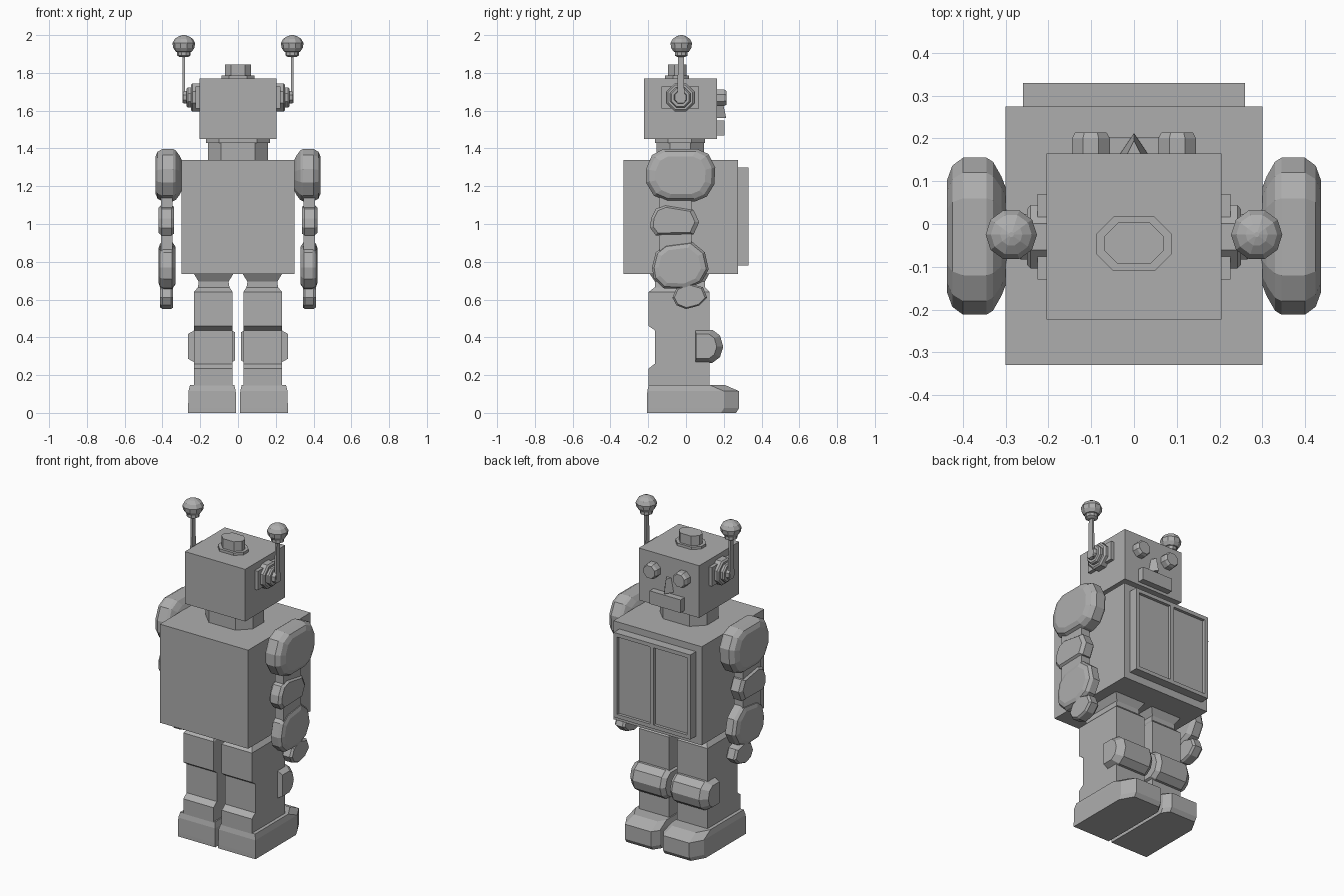
import bpy, bmesh, math

grey = bpy.data.materials.new("plain grey")
grey.diffuse_color = (0.42, 0.42, 0.42, 1)


def loft(name, rings, mirror=False):
    """Skin a stack of equal-length point rings and cap both ends."""
    bm = bmesh.new()
    loops = [[bm.verts.new(p) for p in ring] for ring in rings]
    n = len(loops[0])
    for a, b in zip(loops, loops[1:]):
        for i in range(n):
            j = (i + 1) % n
            bm.faces.new((a[i], a[j], b[j], b[i]))
    bm.faces.new(loops[0])
    bm.faces.new(loops[-1])
    bmesh.ops.recalc_face_normals(bm, faces=bm.faces)
    mesh = bpy.data.meshes.new(name)
    bm.to_mesh(mesh)
    bm.free()
    mesh.materials.append(grey)
    ob = bpy.data.objects.new(name, mesh)
    bpy.context.collection.objects.link(ob)
    if mirror:
        ob.modifiers.new("mirror", 'MIRROR').use_mirror_merge = False
    return ob


def rect(x0, x1, y0, y1, z):
    return [(x0, y0, z), (x1, y0, z), (x1, y1, z), (x0, y1, z)]


def box(name, x0, x1, y0, y1, z0, z1, mirror=False):
    return loft(name, [rect(x0, x1, y0, y1, z) for z in (z0, z1)], mirror)


def cut_rect(x0, x1, y0, y1, z, c):
    """Rectangle with chamfered corners."""
    return [(x0 + c, y0, z), (x1 - c, y0, z), (x1, y0 + c, z), (x1, y1 - c, z),
            (x1 - c, y1, z), (x0 + c, y1, z), (x0, y1 - c, z), (x0, y0 + c, z)]


def slab(name, profile, layers, centre=None):
    """Mirrored side part: a (y, z) profile stacked along x with scales."""
    n = len(profile)
    cy, cz = centre or (sum(p[0] for p in profile) / n, sum(p[1] for p in profile) / n)
    return loft(name, [[(x, cy + (y - cy) * s, cz + (z - cz) * s) for y, z in profile]
                       for x, s in layers], True)


def octagon(r, cy, cz):
    return [(cy + r * math.cos(math.radians(22.5 + 45 * i)),
             cz + r * math.sin(math.radians(22.5 + 45 * i))) for i in range(8)]


# Torso
box("torso", -0.30, 0.30, -0.33, 0.275, 0.735, 1.34)

# Chest doors: recessed panels inside a raised frame
box("chest_panel", -0.25, 0.25, 0.27, 0.312, 0.785, 1.295)
for z0, z1, n in ((0.78, 0.803, "lower"), (1.277, 1.30, "upper")):
    box(n + "_door_frame", -0.26, 0.26, 0.27, 0.33, z0, z1)
box("side_door_frame", 0.237, 0.26, 0.27, 0.33, 0.803, 1.277, True)
box("door_divider", -0.012, 0.012, 0.27, 0.33, 0.803, 1.277)

# Neck and collar
loft("neck", [cut_rect(-0.16, 0.16, -0.155, 0.095, z, 0.07) for z in (1.33, 1.44)])
loft("neck_collar", [cut_rect(-0.17, 0.17, -0.165, 0.10, z, 0.07) for z in (1.43, 1.455)])

# Head and top knob
box("head", -0.205, 0.205, -0.223, 0.165, 1.45, 1.77)
loft("knob_base", [cut_rect(-0.088, 0.088, -0.11, 0.017, z, 0.04) for z in (1.765, 1.786)])
loft("knob", [cut_rect(-0.07, 0.07, -0.094, 0.003, z, 0.033) for z in (1.78, 1.845)])

# Eyes
loft("eye", [[(0.101 + r * math.cos(math.radians(22.5 + 45 * i)), y,
               1.668 + r * math.sin(math.radians(22.5 + 45 * i))) for i in range(8)]
             for y, r in ((0.16, 0.048), (0.20, 0.048), (0.214, 0.04))], True)

# Nose wedge and mouth block
loft("nose", [[(-w, 0.16, z), (w, 0.16, z), (0, y, z)]
              for z, w, y in ((1.56, 0.035, 0.213), (1.645, 0.018, 0.195))])
box("mouth", -0.105, 0.105, 0.16, 0.203, 1.468, 1.548)

# Ears: stepped discs on a plate
EY, EZ = -0.03, 1.67
slab("ear_plate", [(-0.13, 1.612), (0.07, 1.612), (0.07, 1.728), (-0.13, 1.728)],
     [(0.19, 1), (0.226, 1)])
for n, x, r in (("outer", 0.25, 0.08), ("middle", 0.272, 0.058), ("inner", 0.292, 0.036)):
    slab(n + "_ear_disc", octagon(r, EY, EZ), [(0.20, 1), (x - 0.008, 1), (x, 0.88)])

# Antennas: flat stem, collar and faceted ball
loft("antenna_stem", [rect(0.280, 0.293, -0.027 - w, -0.027 + w, z)
                      for z, w in ((1.64, 0.022), (1.70, 0.018), (1.90, 0.015))], True)
ball = [(1.884, 0.022), (1.892, 0.036), (1.91, 0.036), (1.912, 0.042), (1.932, 0.056),
        (1.957, 0.060), (1.98, 0.048), (1.994, 0.026), (2.0, 0.006)]
loft("antenna_ball", [[(0.287 + r * math.cos(math.radians(36 * i)),
                        -0.025 + r * math.sin(math.radians(36 * i)), z) for i in range(10)]
                      for z, r in ball], True)

# Arms
slab("shoulder", [(-0.12, 1.397), (0.06, 1.397), (0.12, 1.37), (0.155, 1.30), (0.15, 1.21),
                  (0.11, 1.145), (0.05, 1.12), (-0.10, 1.12), (-0.17, 1.15), (-0.212, 1.22),
                  (-0.212, 1.29), (-0.18, 1.365)],
     [(0.295, 0.55), (0.31, 0.76), (0.33, 0.95), (0.345, 1), (0.40, 1), (0.425, 0.9), (0.437, 0.72)])
box("arm_core", 0.348, 0.408, -0.14, 0.03, 0.85, 1.16, True)
slab("elbow", [(-0.185, 1.03), (-0.16, 1.08), (-0.11, 1.10), (0.04, 1.075), (0.07, 1.01),
               (0.04, 0.945), (-0.16, 0.94), (-0.19, 0.98)],
     [(0.338, 0.88), (0.352, 1), (0.405, 1), (0.42, 0.85)])
slab("forearm", [(-0.18, 0.77), (-0.16, 0.85), (-0.11, 0.89), (0.03, 0.908), (0.10, 0.85),
                 (0.12, 0.76), (0.08, 0.69), (0.0, 0.655), (-0.12, 0.66), (-0.17, 0.71)],
     [(0.332, 0.8), (0.35, 1), (0.395, 1), (0.412, 0.92), (0.42, 0.75)])
slab("hand", [(-0.072, 0.61), (-0.05, 0.66), (0.02, 0.685), (0.09, 0.665), (0.112, 0.61),
              (0.07, 0.568), (0.0, 0.55), (-0.05, 0.57)],
     [(0.343, 0.88), (0.355, 1), (0.40, 1), (0.412, 0.88)])

# Legs with recessed calves and pinched hips
leg = [(0.14, 0.028, 0.233, -0.198), (0.235, 0.028, 0.233, -0.198), (0.26, 0.028, 0.233, -0.165),
       (0.437, 0.028, 0.233, -0.165), (0.46, 0.028, 0.233, -0.198), (0.64, 0.028, 0.233, -0.198),
       (0.665, 0.045, 0.212, -0.165), (0.695, 0.05, 0.208, -0.165), (0.74, 0.022, 0.236, -0.195)]
loft("leg", [rect(x0, x1, y0, 0.125 if z < 0.65 or z > 0.7 else 0.10, z)
             for z, x0, x1, y0 in leg], True)

# Knee pads
slab("knee_pad", [(0.05, 0.265), (0.14, 0.265), (0.18, 0.295), (0.197, 0.35),
                  (0.18, 0.41), (0.14, 0.44), (0.05, 0.44)],
     [(0.015, 0.85), (0.04, 1), (0.225, 1), (0.265, 0.75)], (0.06, 0.352))


# Feet with a sloping, corner-cut toe
def sole(z, i, toe):
    x0, x1 = 0.01 + i, 0.264 - i
    return [(x0, -0.207 + i, z), (x1, -0.207 + i, z), (x1, toe - 0.08, z),
            (x1 - 0.045, toe, z), (x0 + 0.03, toe, z), (x0, toe - 0.045, z)]


loft("foot", [sole(0, 0, 0.265), sole(0.025, 0, 0.281), sole(0.115, 0.002, 0.281),
              sole(0.148, 0.01, 0.205)], True)
